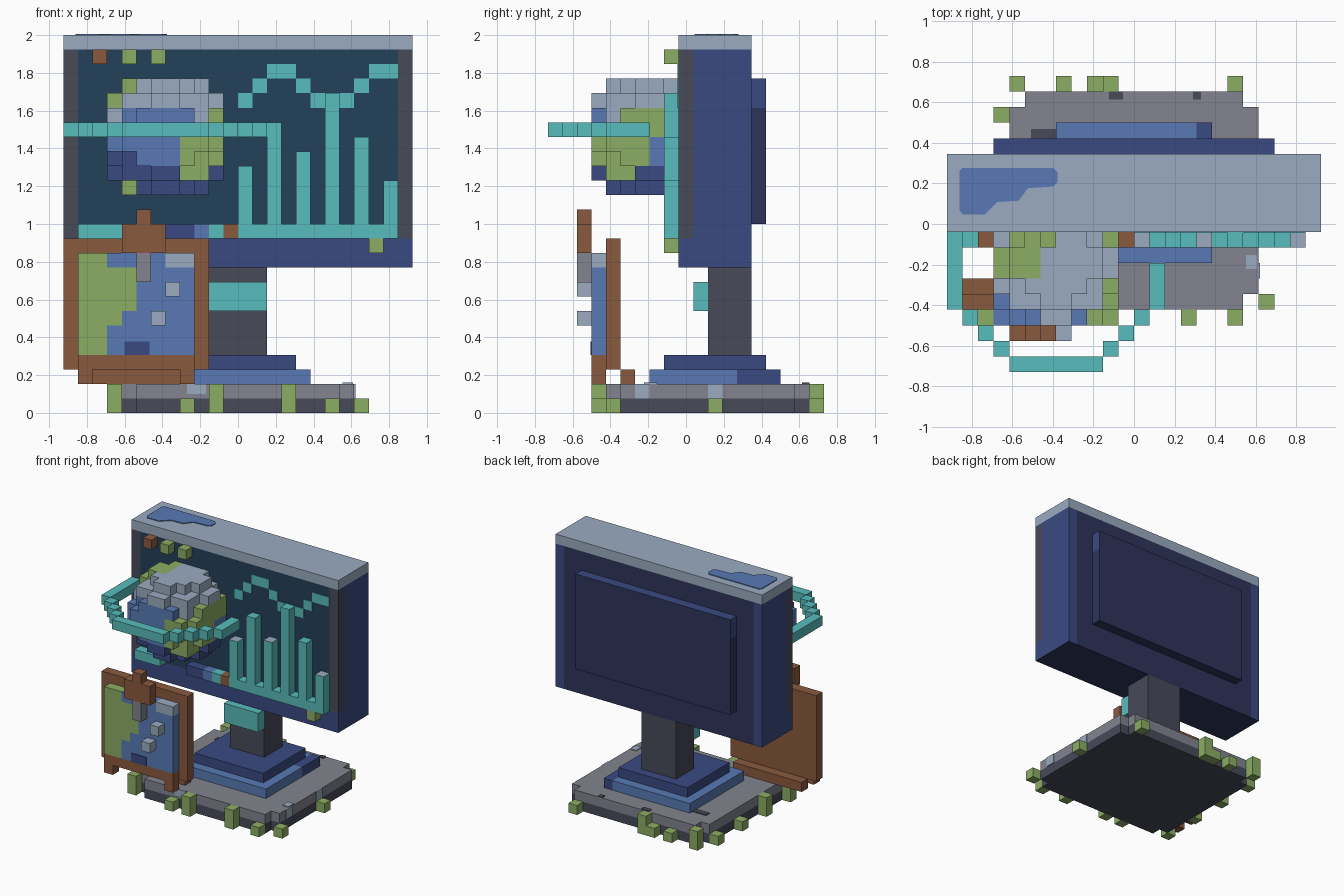
import bpy, bmesh
from mathutils import Vector

if "Cube" in bpy.data.objects:
    bpy.data.objects.remove(bpy.data.objects["Cube"], do_unlink=True)

U = 1 / 13                      # edge of one block
ORIGIN = Vector((12, 9.5, 0))   # block coordinates of the model centre

PALETTE = {
    "pale_steel": "9AABC1", "mid_blue": "587AB5", "navy": "3A4A82",
    "dark_navy": "2D345B", "screen_teal": "24415A", "bright_teal": "59BCBC",
    "brown": "8A5A3F", "green": "8CAE65", "charcoal": "474A59", "stone": "82848F",
}


def linear(hex_code):
    vals = [int(hex_code[i:i + 2], 16) / 255 for i in (0, 2, 4)]
    return [v / 12.92 if v < 0.04045 else ((v + 0.055) / 1.055) ** 2.4 for v in vals] + [1]


MATS = {}
for mat_name, code in PALETTE.items():
    m = bpy.data.materials.new(mat_name)
    m.use_nodes = True
    m.diffuse_color = linear(code)
    bsdf = m.node_tree.nodes["Principled BSDF"]
    bsdf.inputs["Base Color"].default_value = linear(code)
    bsdf.inputs["Roughness"].default_value = 0.8
    MATS[mat_name] = m


def finish(name, bm, rule):
    """Turn block coordinates into model units and colour each face by rule(face)."""
    bmesh.ops.recalc_face_normals(bm, faces=bm.faces)
    bm.normal_update()
    mesh = bpy.data.meshes.new(name)
    used = []
    for f in bm.faces:
        col = rule(f)
        if col not in used:
            used.append(col)
            mesh.materials.append(MATS[col])
        f.material_index = used.index(col)
    for v in bm.verts:
        v.co = (v.co - ORIGIN) * U
    bm.to_mesh(mesh)
    bm.free()
    ob = bpy.data.objects.new(name, mesh)
    bpy.context.collection.objects.link(ob)
    return ob


def add_box(bm, x, y, z):
    vs = bmesh.ops.create_cube(bm, size=1)["verts"]
    for v in vs:
        v.co = [r[0] if c < 0 else r[1] for r, c in zip((x, y, z), v.co)]


def box(name, col, x, y, z, paint=None):
    """Box from block ranges; paint maps a direction such as '+y' to another colour."""
    bm = bmesh.new()
    add_box(bm, x, y, z)

    def rule(f):
        axis = max(range(3), key=lambda i: abs(f.normal[i]))
        key = ("+" if f.normal[axis] > 0 else "-") + "xyz"[axis]
        return (paint or {}).get(key, col)
    return finish(name, bm, rule)


def boxes(name, col, ranges):
    bm = bmesh.new()
    for r in ranges:
        add_box(bm, *r)
    return finish(name, bm, lambda f: col)


def cube(x, y, z, h=1):
    return (x, x + 1), (y, y + 1), (z, z + h)


def prism(name, col, pts, z0, z1):
    bm = bmesh.new()
    face = bm.faces.new([bm.verts.new((px, py, z0)) for px, py in pts])
    top = bmesh.ops.extrude_face_region(bm, geom=[face])["geom"]
    bmesh.ops.translate(bm, vec=(0, 0, z1 - z0),
                        verts=[g for g in top if isinstance(g, bmesh.types.BMVert)])
    return finish(name, bm, lambda f: col)


# Base slab with notched corners
slab = [(5, 4), (19, 4), (19, 5), (20, 5), (20, 17), (19, 17),
        (19, 18), (5, 18), (5, 17), (4, 17), (4, 5), (5, 5)]
prism("base_lower", "charcoal", slab, 0, 1)
prism("base_upper", "stone", slab, 1, 2)
T = 0.08  # painted plate thickness in blocks
boxes("base_pale_patches", "pale_steel", [
    ((19.2, 19.9), (6.6, 7.5), (2, 2 + T)), ((20, 20 + T), (6, 7), (1, 2)),
    ((20, 20 + T), (11, 12), (1, 2)), ((8.5, 9.8), (4 - T, 4), (1.3, 2))])
boxes("base_dark_patches", "charcoal", [
    ((5.4, 7.4), (15, 15.6), (2, 2 + T)), ((10.4, 11.3), (17.5, 18), (2, 2 + T)),
    ((15.8, 16.3), (17.5, 18), (2, 2 + T))])

# Grass tufts round the base: x, y, height
tufts = [(3, 4, 2), (8, 3, 1), (10, 3, 2), (15, 3, 2), (18, 3, 1), (20, 4, 1), (20, 11, 1),
         (3, 8, 2), (3, 12, 1), (3, 16, 1), (4, 18, 2), (7, 18, 1), (9, 18, 1), (10, 18, 2),
         (18, 18, 1)]
boxes("grass_tufts", "green", [cube(x, y, 0, h) for x, y, h in tufts])

# Stand
box("stand_foot_front", "mid_blue", (7, 17), (7, 13), (2, 3))
box("stand_foot_back_left", "mid_blue", (7, 16), (13, 16), (2, 3))
box("stand_foot_back_right", "navy", (16, 17), (13, 16), (2, 3))
box("stand_step", "navy", (8, 16), (8, 15), (3, 4))
box("stand_column", "charcoal", (10, 14), (11, 14), (4, 10))
box("stand_plate", "bright_teal", (10, 14), (10, 11), (7, 9))

# Monitor
box("monitor_body", "navy", (1, 23), (10, 14), (10, 25), {"+y": "dark_navy", "-z": "dark_navy"})
for side, x0 in (("right", 0), ("left", 23)):
    box("monitor_side_" + side, "navy", (x0, x0 + 1), (10, 14), (10, 25), {"-z": "dark_navy"})
    box("screen_edge_" + side, "charcoal", (x0, x0 + 1), (9, 10), (12, 25))
box("monitor_chin", "navy", (0, 24), (9, 10), (10, 12), {"-z": "dark_navy"})
box("screen", "screen_teal", (1, 23), (9, 10), (12, 25))
box("monitor_cap", "pale_steel", (0, 24), (9, 14), (25, 26))
box("back_panel_lower", "dark_navy", (3, 21), (14, 15), (13, 21))
box("back_panel_upper", "navy", (3, 21), (14, 15), (21, 23), {"+y": "dark_navy"})
prism("cap_paint", "mid_blue", [(0.8, 10.4), (1.0, 10.1), (2.4, 10.1), (3.2, 10.9), (4.6, 11),
      (5.2, 11.8), (6.8, 11.9), (7.1, 12.2), (7.1, 12.8), (6.8, 13.1), (1.0, 13.1), (0.8, 12.9)],
      25.95, 26 + T)

# Line graph painted on the screen
line = [(12, 13, 21), (13, 14, 22), (14, 16, 23), (16, 17, 22), (17, 20, 21), (20, 21, 22), (21, 23, 23)]
boxes("line_graph", "bright_teal", [((a, b), (9 - T, 9), (z, z + 1)) for a, b, z in line])

# Bar chart
box("chart_axis", "bright_teal", (12, 23), (8, 9), (12, 13))
for i, top in enumerate((17, 20, 18, 22, 19, 16)):
    x = 12 + 2 * i
    tip = {"+z": "pale_steel"} if i in (0, 2, 5) else None
    box("chart_bar_%d" % (i + 1), "bright_teal", (x, x + 1), (8, 9), (13, top), tip)
for col, a, b in (("bright_teal", 1, 4), ("navy", 7, 9), ("mid_blue", 9, 10),
                  ("bright_teal", 10, 11), ("brown", 11, 12)):
    box("screen_footer", col, (a, b), (8, 9), (12, 13))
box("screen_button_brown", "brown", *cube(2, 8, 24))
boxes("screen_buttons_green", "green", [cube(4, 8, 24), cube(6, 8, 24), cube(21, 8, 11)])

# Block globe: only outer faces of cells in a sphere, in front of the screen
C = Vector((7, 7, 19))
cells = {(x, y, z) for x in range(3, 11) for y in range(3, 9) for z in range(15, 23)
         if (Vector((x + .5, y + .5, z + .5)) - C).length_squared < 19}


def globe_colour(f):
    c = f.calc_center_median() - f.normal * 0.5
    x, y, z = (int(v // 1) for v in c)
    if z >= 21:
        return "green" if x < 6 and y >= 6 and (z == 22 or x < 4) else "pale_steel"
    if (x, z) == (4, 15) or (z == 16 and x in (8, 9) and y < 6):
        return "green"
    if z < 17:
        return "navy"
    if z == 20:
        return "green" if x == 10 and y > 3 else ("pale_steel" if x in (3, 9) else "mid_blue")
    if z == 17 and x < 8:
        return "navy" if x < 5 else "mid_blue"
    if x >= 8:
        return "mid_blue" if y >= 7 and z < 19 else "green"
    return "mid_blue"


bm = bmesh.new()
for cell in cells:
    mid = Vector(cell) + Vector((.5, .5, .5))
    for axis in range(3):
        for s in (-1, 1):
            n = Vector([s if i == axis else 0 for i in range(3)])
            if tuple(int(a + b) for a, b in zip(cell, n)) in cells:
                continue
            a = Vector([.5 if i == (axis + 1) % 3 else 0 for i in range(3)])
            b = n.cross(a)
            bm.faces.new([bm.verts.new(mid + n / 2 + p) for p in (a + b, b - a, -a - b, a - b)])
bm.normal_update()
bmesh.ops.remove_doubles(bm, verts=bm.verts, dist=0.001)
finish("globe", bm, globe_colour)

# Orbit band round the globe: x range, y range
band = [((0, 1), (4, 9)), ((1, 2), (3, 4)), ((2, 3), (2, 3)), ((3, 4), (1, 2)), ((4, 10), (0, 1)),
        ((10, 11), (1, 2)), ((11, 12), (2, 3)), ((12, 13), (3, 4)), ((13, 14), (4, 7))]
boxes("orbit_band", "bright_teal", [(x, y, (19, 20)) for x, y in band])

# Easel
box("easel_board", "brown", (0, 10), (4, 5), (3, 12))
boxes("easel_legs", "brown", [cube(1, 3, 2, 2), cube(8, 3, 2, 2)])
box("easel_ledge", "brown", (2, 8), (3, 4), (3, 4))
box("easel_back_bar", "brown", (1, 9), (5, 6), (2, 3))
boxes("easel_clamp", "brown", [((4, 7), (2, 3), (11, 13)), cube(5, 2, 13)])
box("easel_clamp_tongue", "stone", *cube(5, 2, 9, 2))
boxes("easel_pins", "pale_steel", [cube(7, 2, 8), cube(6, 2, 6)])

# Painted map on the easel, one colour per region
box("map_land_lower", "green", (1, 3), (3, 4), (4, 6))
box("map_land_upper", "green", (1, 5), (3, 4), (7, 10))
box("map_land_top", "green", (1, 3), (3, 4), (10, 11))
box("map_land_middle", "green", (1, 4), (3, 4), (6, 7))
box("map_sea_lower", "mid_blue", (3, 9), (3, 4), (4, 6))
box("map_sea_middle", "mid_blue", (4, 9), (3, 4), (6, 7))
box("map_sea_upper", "mid_blue", (5, 9), (3, 4), (7, 10))
box("map_sea_top", "mid_blue", (3, 7), (3, 4), (10, 11))
box("map_ice", "pale_steel", (7, 9), (3, 4), (10, 11))
box("map_deep", "navy", (4.2, 5.9), (3 - T, 3), (4, 4.9))
